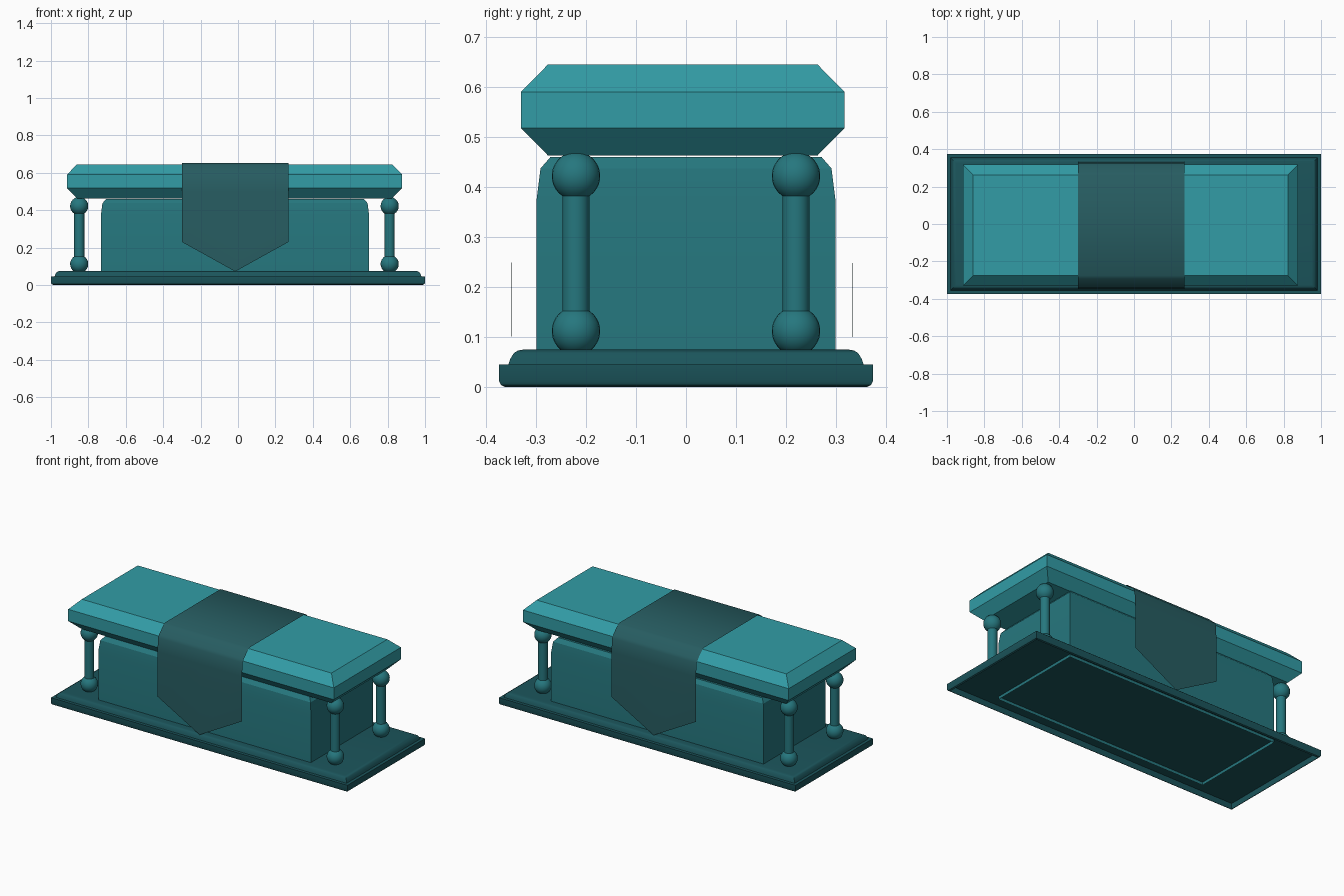
import bpy, bmesh, math

if "Cube" in bpy.data.objects:
    bpy.data.objects.remove(bpy.data.objects["Cube"])


def material(name, color):
    m = bpy.data.materials.new(name)
    m.diffuse_color = (*color, 1)
    m.use_nodes = True
    m.node_tree.nodes["Principled BSDF"].inputs["Base Color"].default_value = m.diffuse_color
    return m


LID = material("light_teal", (0.032, 0.335, 0.38))
BODY = material("teal", (0.019, 0.185, 0.21))
BASE = material("dark_teal", (0.011, 0.09, 0.105))
CLOTH = material("cloth_grey_teal", (0.020, 0.108, 0.12))


def finish(name, bm, mat, smooth_angle=None):
    me = bpy.data.meshes.new(name)
    bm.to_mesh(me)
    bm.free()
    ob = bpy.data.objects.new(name, me)
    bpy.context.collection.objects.link(ob)
    me.materials.append(mat)
    if smooth_angle:
        bpy.ops.object.select_all(action='DESELECT')
        ob.select_set(True)
        bpy.context.view_layer.objects.active = ob
        bpy.ops.object.shade_smooth_by_angle(angle=math.radians(smooth_angle))
    return ob


def rect_loft(name, centre, half, profile, mat, closed_bottom=False, smooth=None):
    """Stack of rectangles; profile is a list of (inset, z)."""
    bm = bmesh.new()
    rings = []
    for inset, z in profile:
        hx, hy = half[0] - inset, half[1] - inset
        rings.append([bm.verts.new((centre[0] + sx * hx, centre[1] + sy * hy, z))
                      for sx, sy in ((-1, -1), (1, -1), (1, 1), (-1, 1))])
    for a, b in zip(rings, rings[1:]):
        for i in range(4):
            j = (i + 1) % 4
            bm.faces.new((a[i], a[j], b[j], b[i]))
    bm.faces.new(rings[-1])
    if closed_bottom:
        bm.faces.new(rings[0][::-1])
    return finish(name, bm, mat, smooth)


# lower plinth step, hollow underneath, and the upper step resting on it
rect_loft("base_lower", (0, 0), (1.0, 0.374),
          [(0.012, 0), (0.004, 0.004), (0, 0.012), (0, 0.045)], BASE, smooth=35)
rect_loft("base_upper", (0, 0), (0.981, 0.355),
          [(0, 0.045), (0.004, 0.057), (0.011, 0.068), (0.019, 0.073), (0.031, 0.075)],
          BASE, smooth=35)

# main chest, its open-bottomed walls poke slightly through the plinth
rect_loft("chest_body", (-0.016, 0), (0.717, 0.299),
          [(0, 0.027), (0, 0.372), (0.008, 0.437), (0.028, 0.460)], BODY, smooth=25)

# chamfered lid
rect_loft("lid", (-0.0185, -0.0065), (0.896, 0.3235),
          [(0.054, 0.463), (0, 0.518), (0, 0.59), (0.054, 0.645)], LID, closed_bottom=True)


# corner columns: a turned profile of ball, shaft, ball
def ball(z, r, a0, a1, n=12):
    return [(r * math.sin(a0 + (a1 - a0) * i / n), z - r * math.cos(a0 + (a1 - a0) * i / n))
            for i in range(n + 1)]


def column(name, x, y):
    r, shaft = 0.0485, 0.027
    cut = math.asin(shaft / r)
    pts = ball(0.112, r, 0.001, math.pi - cut) + ball(0.422, r, cut, math.pi - 0.001)
    seg = 24
    bm = bmesh.new()
    rings = [[bm.verts.new((x + rad * math.cos(2 * math.pi * k / seg),
                            y + rad * math.sin(2 * math.pi * k / seg), z))
              for k in range(seg)] for rad, z in pts]
    for a, b in zip(rings, rings[1:]):
        for k in range(seg):
            j = (k + 1) % seg
            bm.faces.new((a[k], a[j], b[j], b[k]))
    bm.faces.new(rings[0][::-1])
    bm.faces.new(rings[-1])
    finish(name, bm, BODY, 35)


for xn, x in (("left", -0.849), ("right", 0.811)):
    for yn, y in (("front", -0.22), ("back", 0.22)):
        column(f"{yn}_{xn}_column", x, y)

# draped cloth runner: a thin sheet with pointed ends front and back
half_profile = [(0.341, 0.23), (0.340, 0.50), (0.334, 0.585), (0.324, 0.602),
                (0.285, 0.640), (0.268, 0.652)]
path = [(-y, z) for y, z in half_profile] + half_profile[::-1]
bm = bmesh.new()
rows = []
for i, (y, z) in enumerate(path):
    tip = 0.072 if i in (0, len(path) - 1) else z
    rows.append([bm.verts.new((x, y - 0.0075, zz))
                 for x, zz in ((-0.30, z), (-0.015, tip), (0.27, z))])
for a, b in zip(rows, rows[1:]):
    for k in range(2):
        bm.faces.new((a[k], a[k + 1], b[k + 1], b[k]))
finish("cloth_runner", bm, CLOTH, 60)
